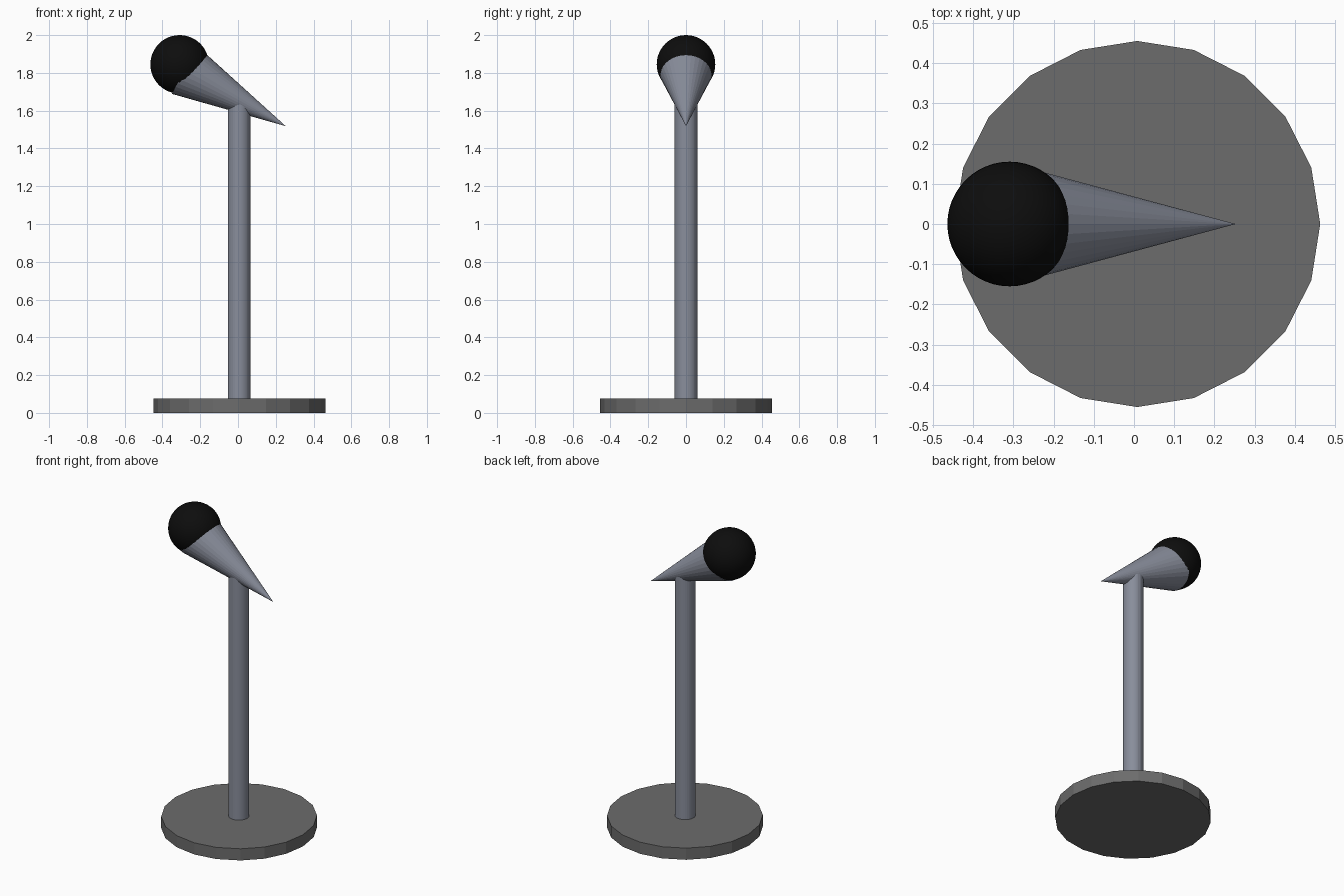
import bpy
import math
from mathutils import Vector

if "Cube" in bpy.data.objects:
    bpy.data.objects.remove(bpy.data.objects["Cube"])


def material(name, rgb):
    m = bpy.data.materials.new(name)
    m.diffuse_color = (*rgb, 1)
    m.use_nodes = True
    m.node_tree.nodes["Principled BSDF"].inputs["Base Color"].default_value = m.diffuse_color
    return m


def finish(name, mat):
    ob = bpy.context.object
    ob.name = name
    ob.data.materials.append(mat)
    return ob


dark = material("dark_grey", (0.15, 0.15, 0.15))
steel = material("steel", (0.25, 0.27, 0.33))
black = material("black", (0.004, 0.004, 0.004))

CX = 0.008  # stand axis

# Faceted base disc
bpy.ops.mesh.primitive_cylinder_add(vertices=20, radius=0.455, depth=0.075,
                                    location=(CX, 0, 0.0375))
finish("base", dark)

# Pole, its top buried in the handle
bpy.ops.mesh.primitive_cylinder_add(vertices=32, radius=0.06, depth=1.60,
                                    location=(CX - 0.002, 0, 0.84))
finish("pole", steel)

# Tapered handle: pointed end low on the right, wide end under the head
tip = Vector((0.253, 0, 1.518))
tilt = math.radians(29)
axis = Vector((math.cos(tilt), 0, -math.sin(tilt)))
length = 0.611
bpy.ops.mesh.primitive_cone_add(vertices=32, radius1=0.143, radius2=0, depth=length,
                                location=tip - axis * length / 2,
                                rotation=axis.to_track_quat('Z', 'Y').to_euler())
finish("handle", steel)

# Round head
bpy.ops.mesh.primitive_uv_sphere_add(segments=48, ring_count=24, radius=0.155,
                                     location=(-0.309, 0, 1.845))
finish("head", black)
bpy.ops.object.shade_smooth()
